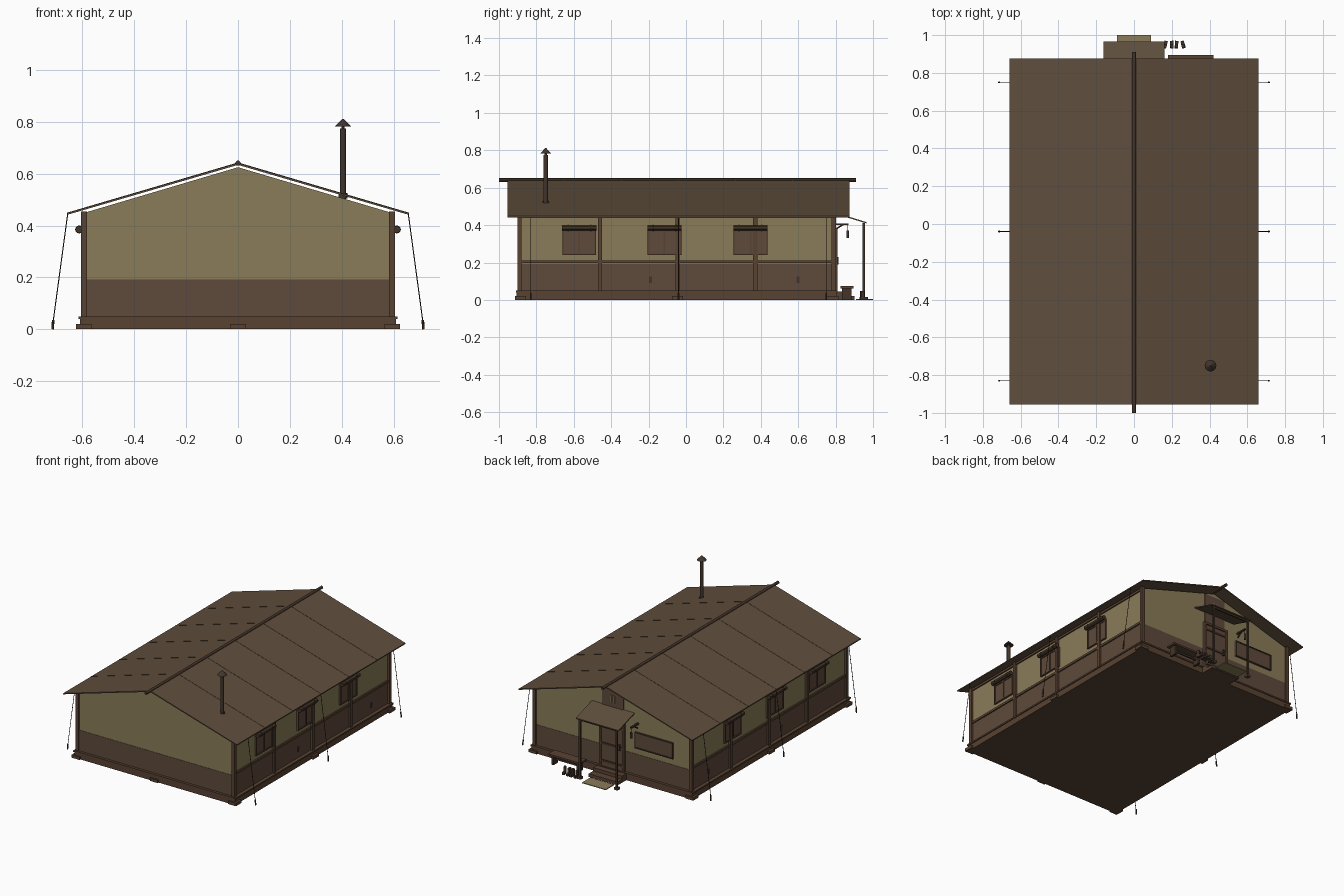
import bpy, math
from mathutils import Vector


def material(name, r, g, b):
    m = bpy.data.materials.new(name)
    lin = [(c / 255 / 12.92 if c < 11 else ((c / 255 + 0.055) / 1.055) ** 2.4) for c in (r, g, b)]
    m.diffuse_color = (*lin, 1)
    return m


TAN = material("tan_canvas", 138, 124, 88)
BROWN = material("brown_boards", 94, 74, 59)
ROOF = material("roof_canvas", 95, 78, 61)
WOOD = material("dark_wood", 88, 66, 50)
TRIM = material("deep_brown_trim", 68, 52, 40)
METAL = material("stove_metal", 66, 53, 44)
ROPE = material("dark_rope", 50, 40, 32)


def mesh(name, verts, faces, mat):
    me = bpy.data.meshes.new(name)
    me.from_pydata(verts, [], faces)
    me.materials.append(mat)
    ob = bpy.data.objects.new(name, me)
    bpy.context.collection.objects.link(ob)
    return ob


def prism_y(name, profile, y0, y1, mat):
    """Extrude an anticlockwise x-z profile along y."""
    n = len(profile)
    verts = [(x, y0, z) for x, z in profile] + [(x, y1, z) for x, z in profile]
    faces = [tuple(range(n)), tuple(range(2 * n - 1, n - 1, -1))]
    faces += [(i, i + n, (i + 1) % n + n, (i + 1) % n) for i in range(n)]
    return mesh(name, verts, faces, mat)


def box(name, x0, x1, y0, y1, z0, z1, mat, turn=0):
    cx, cy = (x0 + x1) / 2, (y0 + y1) / 2
    a, b = abs(x1 - x0) / 2, abs(y1 - y0) / 2
    ob = prism_y(name, [(-a, z0), (a, z0), (a, z1), (-a, z1)], -b, b, mat)
    ob.location = (cx, cy, 0)
    ob.rotation_euler.z = turn
    return ob


def rod(name, p, q, r, mat, sides=12, r2=None):
    p, q = Vector(p), Vector(q)
    d = q - p
    bpy.ops.mesh.primitive_cone_add(vertices=sides, radius1=r, radius2=r if r2 is None else r2,
                                    depth=d.length, location=(p + q) / 2)
    ob = bpy.context.object
    ob.name = name
    ob.rotation_euler = d.to_track_quat('Z', 'Y').to_euler()
    ob.data.materials.append(mat)
    if sides > 6:
        bpy.ops.object.shade_smooth_by_angle()
    return ob


POSTS = (-0.89, -0.46, -0.045, 0.37, 0.79)
WINDOWS = (-0.57, -0.115, 0.345)

# Base, lower boards and canvas body
box("base_sill", -0.61, 0.61, -0.905, 0.805, 0, 0.04, WOOD)
box("base_lip", -0.616, 0.616, -0.91, 0.81, 0.04, 0.05, WOOD)
box("lower_wall", -0.592, 0.592, -0.892, 0.792, 0.05, 0.192, BROWN)
prism_y("canvas_body", [(-0.59, 0.192), (0.59, 0.192), (0.59, 0.45), (0, 0.625), (-0.59, 0.45)],
        -0.89, 0.79, TAN)

# Feet under the corners and the middles
for x in (-0.595, 0, 0.595):
    for y in (-0.885, -0.045, 0.785):
        if x or y != -0.045:
            box("foot", x - 0.03, x + 0.03, y - 0.03, y + 0.03, 0, 0.02, WOOD)
        else:
            continue
for s in (-1, 1):
    # Wall posts, rails and top plate
    for y in POSTS:
        box("wall_post", s * 0.583, s * 0.605, y - 0.011, y + 0.011, 0.05, 0.455, WOOD)
    box("side_rail", s * 0.585, s * 0.6, -0.89, 0.79, 0.197, 0.212, WOOD)
    box("top_plate", s * 0.585, s * 0.598, -0.89, 0.79, 0.437, 0.452, WOOD)

    # Side windows with frame bars and rolled flap
    for y in WINDOWS:
        box("window_panel", s * 0.588, s * 0.597, y - 0.09, y + 0.09, 0.24, 0.38, BROWN)
        for d in (-0.086, 0, 0.086):
            box("window_bar", s * 0.59, s * 0.602, y + d - 0.004, y + d + 0.004, 0.24, 0.375, WOOD)
        for z in (0.24, 0.367):
            box("window_rail", s * 0.59, s * 0.602, y - 0.09, y + 0.09, z, z + 0.008, WOOD)
        rod("rolled_flap", (s * 0.613, y - 0.092, 0.385), (s * 0.613, y + 0.092, 0.385), 0.014, TRIM)
        for d in (-0.06, 0.06):
            rod("flap_tie", (s * 0.613, y + d - 0.004, 0.385), (s * 0.613, y + d + 0.004, 0.385),
                0.0155, ROPE)

    # Small wall tags
    for y in (-0.19, 0.6):
        box("wall_tag", s * 0.591, s * 0.596, y - 0.008, y + 0.008, 0.09, 0.125, TRIM)

    # Roof slope and its raised seams
    slope = [(0, 0.634), (s * 0.66, 0.441), (s * 0.66, 0.448), (0, 0.642)]
    prism_y("roof_slope", slope if s > 0 else slope[::-1], -0.955, 0.875, ROOF)
    for k in range(1, 6):
        y = -0.955 + k * 0.305
        seam = [(0, 0.640), (s * 0.66, 0.446), (s * 0.66, 0.4495), (0, 0.6435)]
        prism_y("roof_seam", seam if s > 0 else seam[::-1], y - 0.002, y + 0.002, ROOF)

    # Guy ropes and stakes
    for y in (-0.83, -0.04, 0.75):
        rod("guy_rope", (s * 0.657, y, 0.445), (s * 0.713, y, 0.03), 0.002, ROPE, 6)
        rod("stake", (s * 0.715, y, 0), (s * 0.713, y, 0.036), 0.005, TRIM, 6)

rod("ridge_pole", (0, -1, 0.641), (0, 0.91, 0.641), 0.01, TRIM)

# Stove pipe with conical cap
rod("stove_pipe", (0.405, -0.75, 0.5), (0.405, -0.75, 0.775), 0.012, METAL, 16)
rod("pipe_collar", (0.405, -0.75, 0.505), (0.405, -0.75, 0.525), 0.018, METAL, 16)
rod("pipe_cap", (0.405, -0.75, 0.782), (0.405, -0.75, 0.812), 0.031, METAL, 16, 0.002)
rod("cap_stem", (0.405, -0.75, 0.77), (0.405, -0.75, 0.79), 0.006, METAL)

# Back wall: gable board, vent, door and frame
box("gable_board", -0.08, 0.08, 0.78, 0.795, 0.19, 0.597, BROWN)
for x in (-0.012, 0.012):
    box("gable_vent", x - 0.005, x + 0.005, 0.79, 0.798, 0.5, 0.55, TAN)
box("door", -0.08, 0.08, 0.785, 0.802, 0.05, 0.37, BROWN)
for s in (-1, 1):
    box("door_jamb", s * 0.08, s * 0.095, 0.785, 0.81, 0.05, 0.385, WOOD)
box("door_head", -0.095, 0.095, 0.785, 0.81, 0.37, 0.385, WOOD)
for z in (0.08, 0.2, 0.33):
    box("door_batten", -0.08, 0.08, 0.8, 0.807, z, z + 0.014, TRIM)
box("door_handle", -0.065, -0.055, 0.8, 0.815, 0.19, 0.23, METAL)

# Porch canopy, posts and beam
W = 0.162
mesh("porch_canopy",
     [(x, y, z + t) for t in (0, 0.007) for x, y, z in
      ((-W, 0.79, 0.463), (W, 0.79, 0.463), (W, 0.965, 0.409), (-W, 0.965, 0.409))],
     [(0, 3, 2, 1), (4, 5, 6, 7), (0, 1, 5, 4), (1, 2, 6, 5), (2, 3, 7, 6), (3, 0, 4, 7)], ROOF)
for x in (-0.14, 0.14):
    box("porch_post", x - 0.006, x + 0.006, 0.944, 0.956, 0, 0.412, TRIM)
    box("porch_post_base", x - 0.014, x + 0.014, 0.936, 0.964, 0, 0.015, WOOD)
box("porch_beam", -0.15, 0.15, 0.945, 0.955, 0.4, 0.411, TRIM)

# Steps and doormat
box("upper_step", -0.11, 0.11, 0.8, 0.85, 0, 0.045, WOOD)
box("lower_step", -0.11, 0.11, 0.85, 0.9, 0, 0.022, WOOD)
box("doormat", -0.09, 0.09, 0.91, 1.0, 0, 0.005, TAN)

# Notice board
box("notice_board", -0.46, -0.17, 0.785, 0.799, 0.235, 0.345, BROWN)
for z in (0.235, 0.338):
    box("notice_rail", -0.46, -0.17, 0.79, 0.803, z, z + 0.007, TRIM)
for x in (-0.46, -0.177):
    box("notice_side", x, x + 0.007, 0.79, 0.803, 0.235, 0.345, TRIM)

# Hanging lantern on a bracket
box("lantern_bracket", -0.195, -0.183, 0.79, 0.87, 0.4, 0.41, TRIM)
rod("lantern_brace", (-0.189, 0.795, 0.375), (-0.189, 0.84, 0.403), 0.004, TRIM, 6)
rod("lantern_hook", (-0.189, 0.865, 0.37), (-0.189, 0.865, 0.402), 0.002, ROPE, 6)
rod("lantern", (-0.189, 0.865, 0.332), (-0.189, 0.865, 0.372), 0.007, METAL)

# Bench against the back wall
box("bench_seat", 0.18, 0.42, 0.825, 0.895, 0.062, 0.074, WOOD)
for x in (0.205, 0.395):
    box("bench_leg", x - 0.008, x + 0.008, 0.835, 0.885, 0, 0.062, TRIM)
box("bench_stretcher", 0.205, 0.395, 0.855, 0.865, 0.03, 0.042, TRIM)

# Row of boots in pairs
for i, x in enumerate((0.165, 0.2, 0.225, 0.26)):
    turn = (-0.3, 0.05, -0.05, 0.3)[i]
    box("boot_sole", x - 0.009, x + 0.009, 0.93, 0.97, 0, 0.016, TRIM, turn)
    box("boot_shaft", x - 0.008, x + 0.008, 0.932, 0.952, 0.014, 0.048, TRIM, turn)
